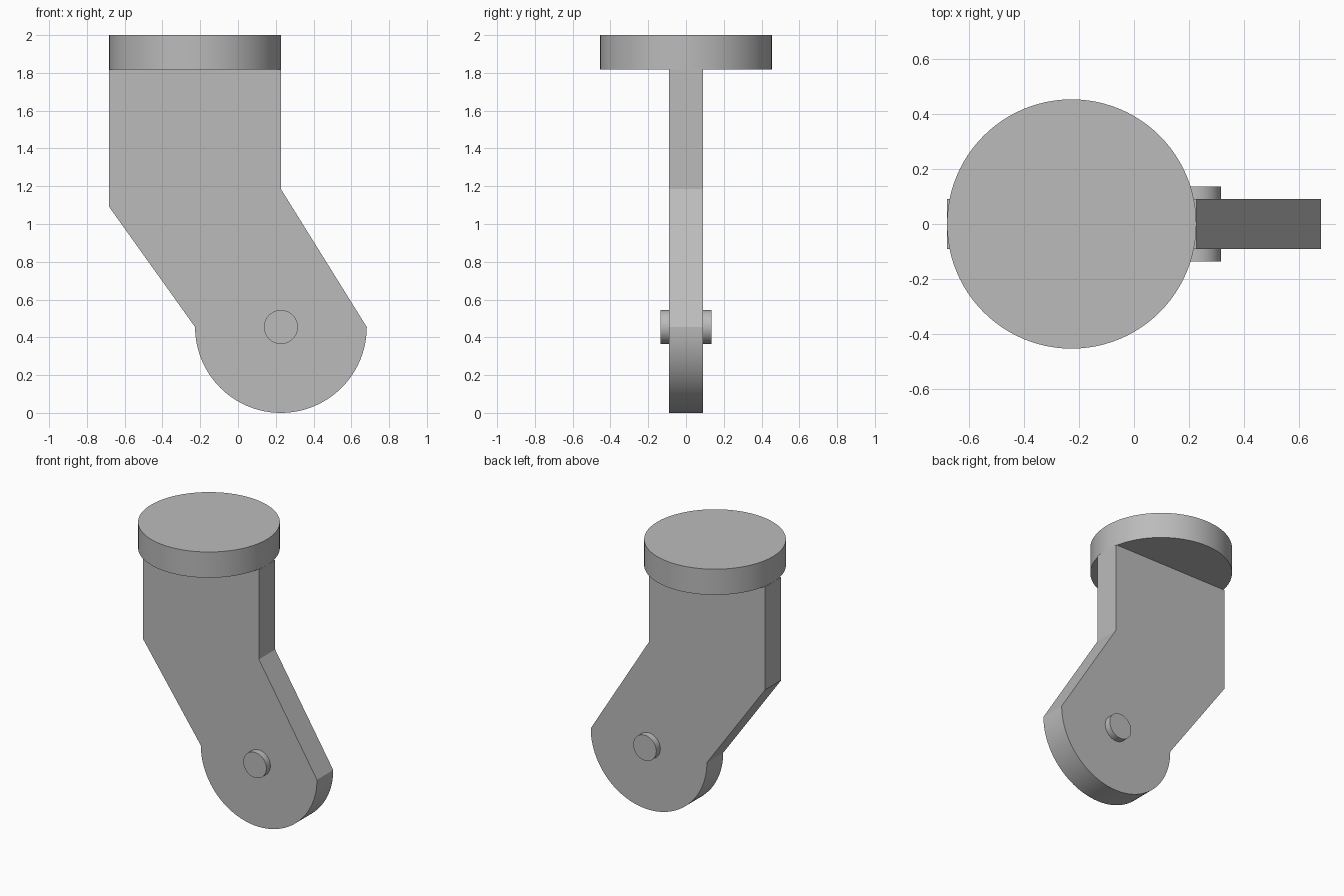
import bpy, bmesh, math
from mathutils import Matrix, Vector

cube = bpy.data.objects.get("Cube")
if cube:
    bpy.data.objects.remove(cube, do_unlink=True)

GREY = (0.5, 0.5, 0.5, 1)
grey = bpy.data.materials.new("plain grey")
grey.use_nodes = True
grey.diffuse_color = GREY
grey.node_tree.nodes["Principled BSDF"].inputs["Base Color"].default_value = GREY

R = 0.4545           # radius of plate and rounded foot
OFFSET = R / 2       # plate and foot sit either side of the centre
THICK = 0.182        # plate and bracket thickness


def finish(name, bm):
    bmesh.ops.recalc_face_normals(bm, faces=bm.faces)
    mesh = bpy.data.meshes.new(name)
    bm.to_mesh(mesh)
    bm.free()
    mesh.materials.append(grey)
    obj = bpy.data.objects.new(name, mesh)
    bpy.context.collection.objects.link(obj)
    bpy.ops.object.select_all(action='DESELECT')
    obj.select_set(True)
    bpy.context.view_layer.objects.active = obj
    bpy.ops.object.shade_smooth_by_angle(angle=math.radians(25))
    return obj


def cylinder(name, radius, depth, matrix, segments):
    bm = bmesh.new()
    bmesh.ops.create_cone(bm, cap_ends=True, segments=segments, radius1=radius,
                          radius2=radius, depth=depth, matrix=matrix)
    return finish(name, bm)


# Round mounting plate
cylinder("mounting_plate", R, THICK,
         Matrix.Translation((-OFFSET, 0, 2 - THICK / 2)), 96)

# Cranked bracket: straight neck, slanted leg and half-round foot
profile = [(-3 * OFFSET, 1.09), (-3 * OFFSET, 2 - THICK),
           (OFFSET, 2 - THICK), (OFFSET, 1.185)]
STEPS = 48
for i in range(STEPS + 1):
    a = -math.pi * i / STEPS
    profile.append((OFFSET + R * math.cos(a), R + R * math.sin(a)))
bm = bmesh.new()
face = bm.faces.new([bm.verts.new((x, -THICK / 2, z)) for x, z in profile])
sides = bmesh.ops.extrude_face_region(bm, geom=[face])
bmesh.ops.translate(bm, vec=Vector((0, THICK, 0)),
                    verts=[v for v in sides["geom"] if isinstance(v, bmesh.types.BMVert)])
finish("bracket", bm)

# Axle pin through the foot
cylinder("axle_pin", 0.09, 0.272,
         Matrix.Translation((OFFSET, 0, R)) @ Matrix.Rotation(math.pi / 2, 4, 'X'), 48)
